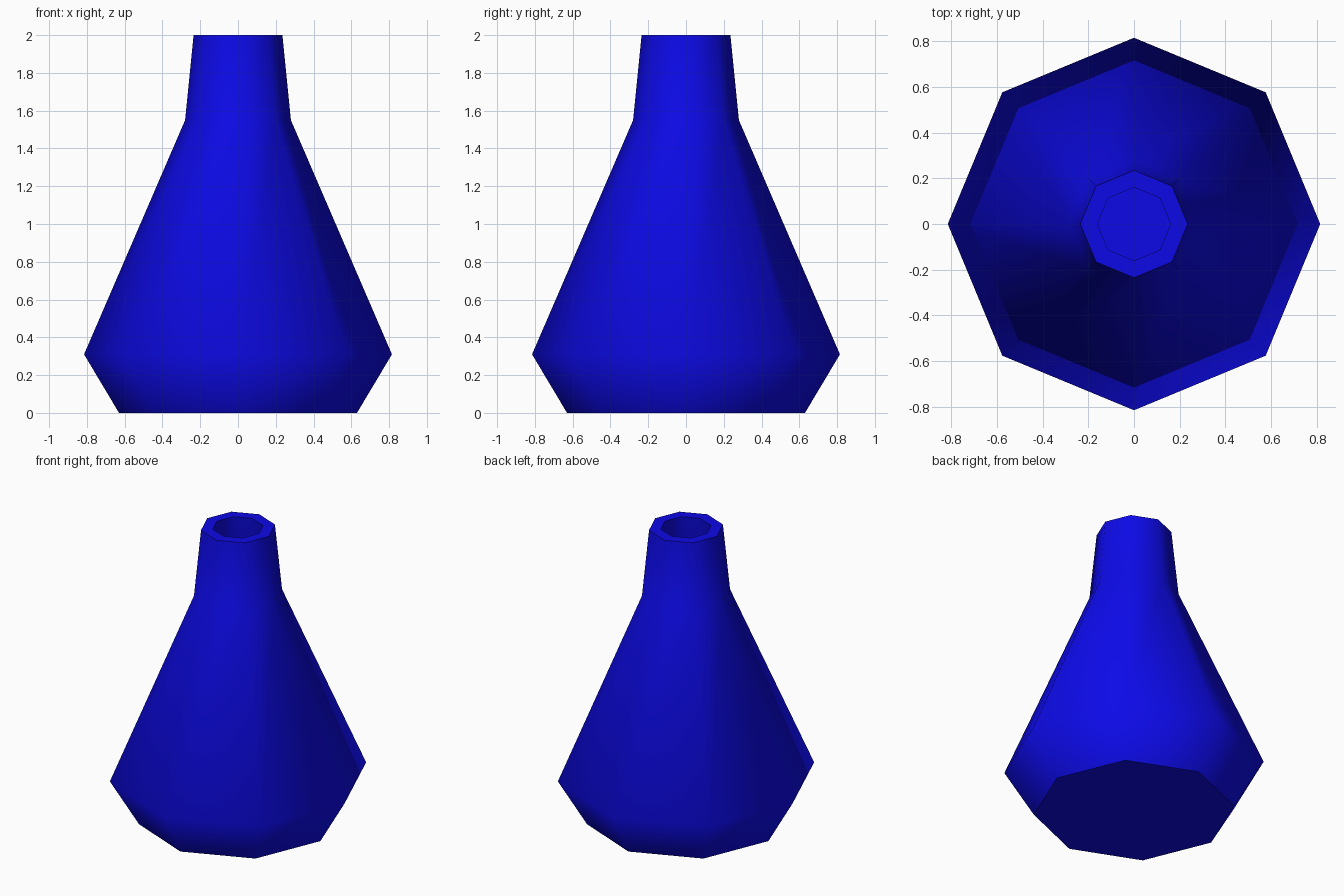
import bpy, bmesh
from math import cos, sin, pi, radians

if "Cube" in bpy.data.objects:
    bpy.data.objects.remove(bpy.data.objects["Cube"])

SIDES = 8

blue = bpy.data.materials.new("deep_blue")
blue.diffuse_color = (0.004, 0.003, 0.8, 1)
blue.use_nodes = True
blue.node_tree.nodes["Principled BSDF"].inputs["Base Color"].default_value = blue.diffuse_color


def lathe(name, profile):
    """Octagonal solid of revolution, closed with a cap at both profile ends."""
    bm = bmesh.new()
    rings = [[bm.verts.new((r * cos(2 * pi * i / SIDES), r * sin(2 * pi * i / SIDES), z))
              for i in range(SIDES)] for r, z in profile]
    for a, b in zip(rings, rings[1:]):
        for i in range(SIDES):
            j = (i + 1) % SIDES
            bm.faces.new((a[i], a[j], b[j], b[i]))
    bm.faces.new(rings[0][::-1])
    bm.faces.new(rings[-1])
    bmesh.ops.recalc_face_normals(bm, faces=bm.faces)
    mesh = bpy.data.meshes.new(name)
    bm.to_mesh(mesh)
    bm.free()
    ob = bpy.data.objects.new(name, mesh)
    bpy.context.collection.objects.link(ob)
    mesh.materials.append(blue)
    bpy.ops.object.select_all(action='DESELECT')
    ob.select_set(True)
    bpy.context.view_layer.objects.active = ob
    bpy.ops.object.shade_smooth_by_angle(angle=radians(57))
    return ob


# Flask: outer wall up to the rim, then the inner wall back down to the floor
lathe("flask", [(0.63, 0), (0.815, 0.31), (0.28, 1.55), (0.235, 2.0),
                (0.16, 2.0), (0.20, 1.53), (0.73, 0.31), (0.58, 0.07)])

# Liquid filling the lower half of the cavity
lathe("liquid", [(0.585, 0.08), (0.73, 0.31), (0.452, 0.95)])
